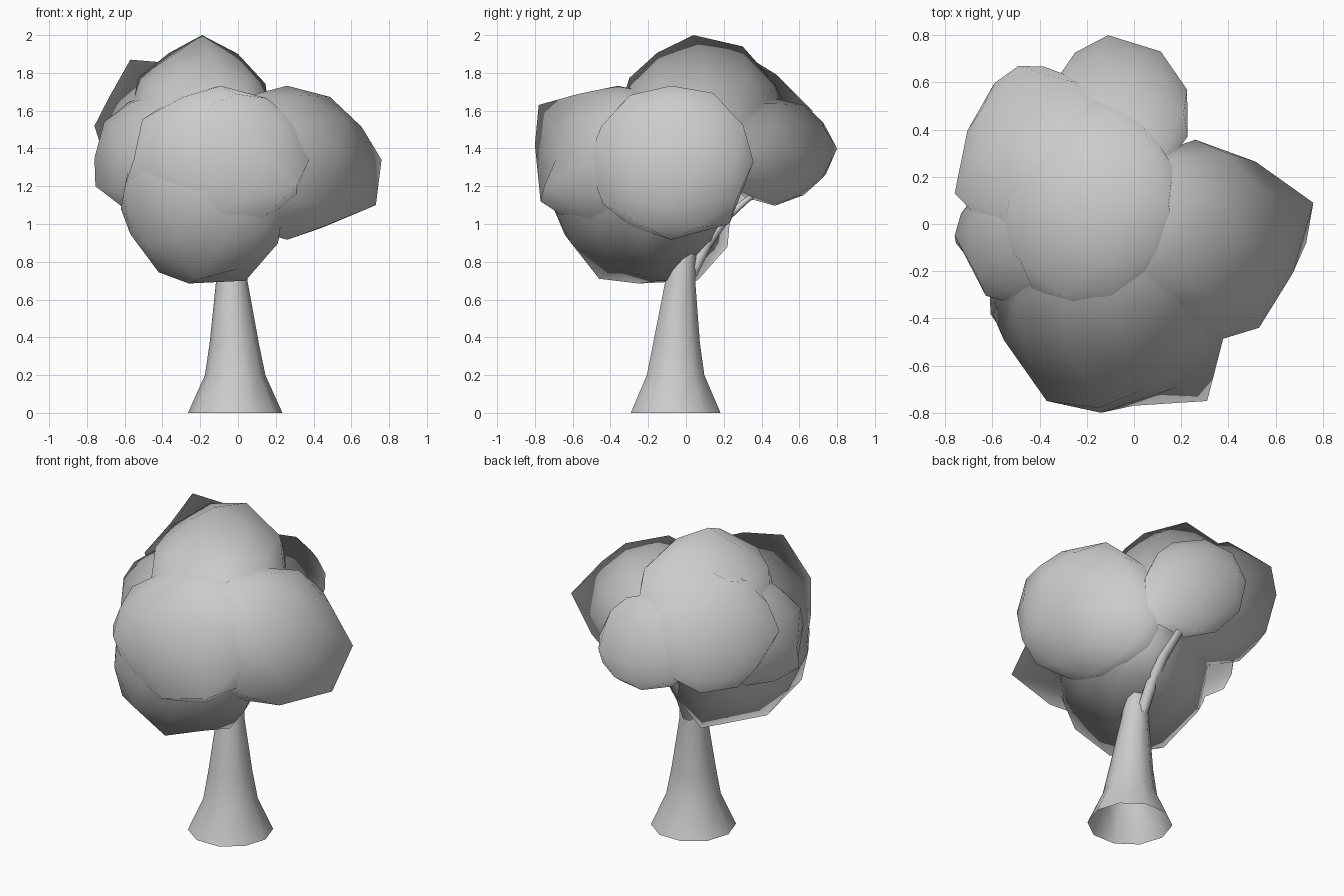
import bpy, bmesh, random
from math import cos, sin, pi
from mathutils import Vector

if "Cube" in bpy.data.objects:
    bpy.data.objects.remove(bpy.data.objects["Cube"])

random.seed(4)
CANOPY = Vector((-0.05, 0.0, 1.25))


def finish(bm, name):
    mesh = bpy.data.meshes.new(name)
    bmesh.ops.recalc_face_normals(bm, faces=bm.faces[:])
    for f in bm.faces:
        f.smooth = True
    bm.to_mesh(mesh)
    bm.free()
    ob = bpy.data.objects.new(name, mesh)
    bpy.context.collection.objects.link(ob)
    return ob


def leaf_clump(name, centre, radii, pulls=()):
    """Lumpy low-poly ball; pulls drag the nearest corner out to a point."""
    bm = bmesh.new()
    bmesh.ops.create_icosphere(bm, subdivisions=2, radius=1.0)
    c = Vector(centre)
    for v in bm.verts:
        k = random.uniform(0.98, 1.05)
        v.co = c + Vector([v.co[i] * radii[i] * k for i in range(3)])
    free = list(bm.verts)
    for p in pulls:
        p = Vector(p)
        v = min(free, key=lambda v: (v.co - p).length)
        v.co = p
        free.remove(v)
    ob = finish(bm, name)
    # Soft shading: blend each clump's normals with the canopy's outward direction
    normals = [((v.co - CANOPY).normalized() * 0.85 + v.normal * 0.15).normalized()
               for v in ob.data.vertices]
    ob.data.normals_split_custom_set_from_vertices(normals)
    return ob


def tapered_tube(name, rings, sides):
    """Open tube through (x, y, z, radius) rings."""
    bm = bmesh.new()
    loops = []
    for x, y, z, r in rings:
        loops.append([bm.verts.new((x + r * cos(2 * pi * i / sides),
                                    y + r * sin(2 * pi * i / sides), z))
                      for i in range(sides)])
    for a, b in zip(loops, loops[1:]):
        for i in range(sides):
            j = (i + 1) % sides
            bm.faces.new((a[i], a[j], b[j], b[i]))
    return finish(bm, name)


# Flared trunk, hollow underneath
tapered_tube("trunk", [(-0.015, -0.055, 0.0, 0.25), (-0.015, -0.055, 0.2, 0.16),
                       (-0.02, -0.05, 0.37, 0.13), (-0.033, -0.03, 0.7, 0.083),
                       (-0.035, 0.0, 0.95, 0.06)], 10)

# Side branch reaching up to the back clump
tapered_tube("branch", [(-0.04, 0.02, 0.72, 0.04), (-0.045, 0.1, 0.88, 0.04),
                        (-0.05, 0.2, 1.02, 0.035), (-0.06, 0.3, 1.11, 0.03),
                        (-0.06, 0.38, 1.17, 0.025)], 6)

# Foliage clumps
leaf_clump("lower_foliage", (-0.18, -0.23, 1.15), (0.44, 0.48, 0.46),
           [(-0.26, -0.25, 0.685), (0.04, -0.14, 0.7), (-0.2, -0.46, 0.71),
            (-0.15, 0.06, 0.7), (-0.28, 0.22, 0.88), (-0.62, -0.1, 1.08)])
leaf_clump("front_foliage", (-0.09, -0.36, 1.34), (0.47, 0.41, 0.39),
           [(0.31, -0.75, 1.2), (-0.14, -0.8, 1.42), (-0.15, -0.78, 1.63),
            (-0.37, -0.75, 1.42), (0.0, -0.77, 1.12), (-0.6, -0.38, 1.2)])
leaf_clump("right_foliage", (0.26, -0.08, 1.33), (0.44, 0.43, 0.41),
           [(0.76, 0.09, 1.34), (0.73, -0.08, 1.1), (0.53, -0.44, 1.4),
            (0.2, 0.23, 1.0)])
leaf_clump("top_foliage", (-0.2, 0.09, 1.56), (0.37, 0.46, 0.39),
           [(-0.19, 0.04, 2.0), (-0.15, 0.3, 1.94)])
leaf_clump("back_foliage", (-0.07, 0.47, 1.39), (0.3, 0.31, 0.28),
           [(-0.11, 0.8, 1.4)])
leaf_clump("back_left_foliage", (-0.38, 0.28, 1.48), (0.35, 0.38, 0.36),
           [(-0.76, 0.13, 1.52), (-0.57, 0.35, 1.87), (-0.49, 0.67, 1.6)])
leaf_clump("left_foliage", (-0.45, -0.05, 1.36), (0.29, 0.3, 0.33),
           [(-0.76, -0.05, 1.35), (-0.755, -0.08, 1.2)])
